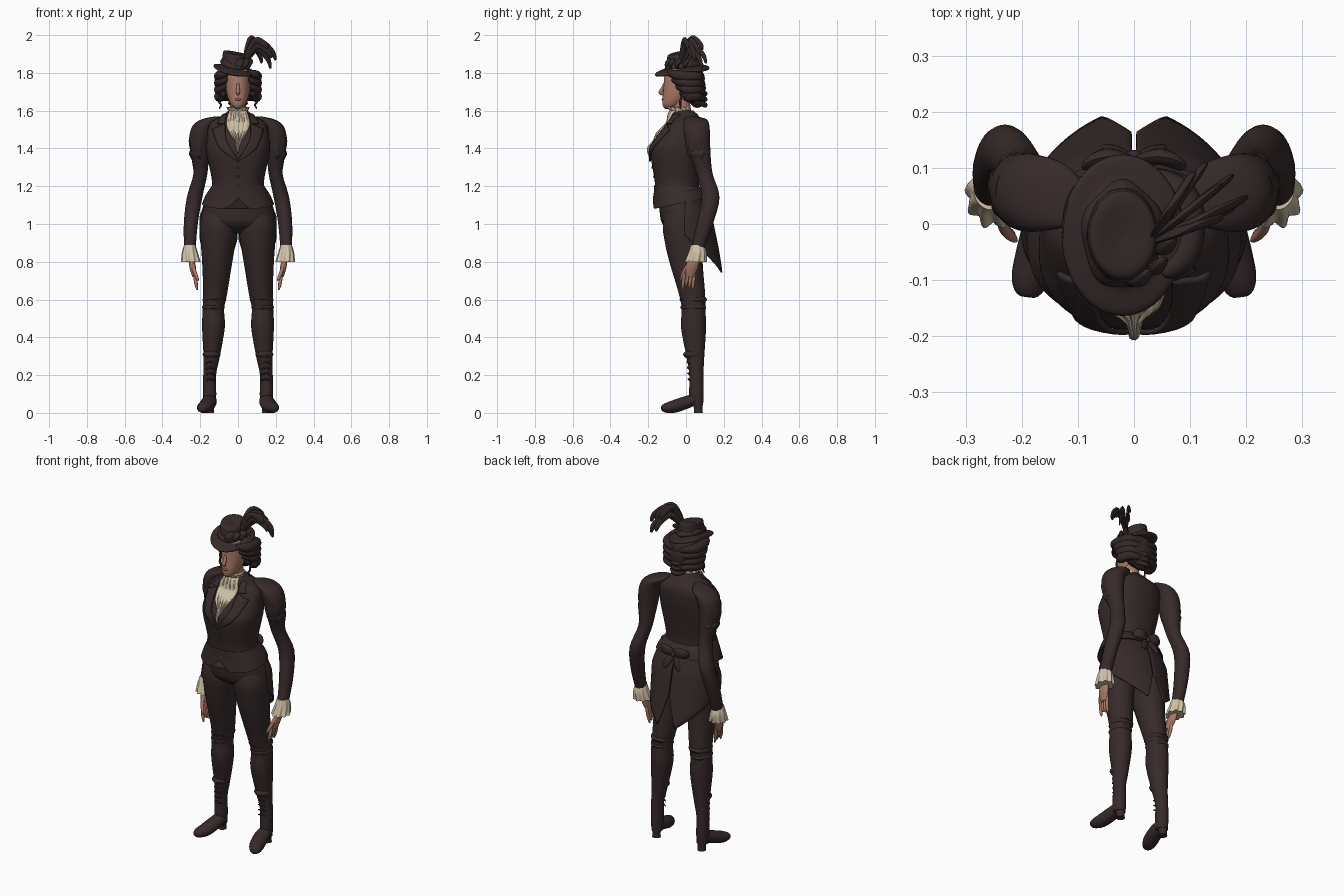
import bpy, bmesh, math
from math import sin, cos, pi
from mathutils import Vector

if "Cube" in bpy.data.objects:
    bpy.data.objects.remove(bpy.data.objects["Cube"])


def material(name, red, green, blue):
    m = bpy.data.materials.new(name)
    m.use_nodes = True
    m.diffuse_color = (red, green, blue, 1)
    m.node_tree.nodes["Principled BSDF"].inputs["Base Color"].default_value = m.diffuse_color
    return m


CLOTH = material("dark brown cloth", .038, .023, .023)
HAIR = material("dark hair", .034, .021, .02)
SKIN = material("skin", .4, .19, .135)
LIPS = material("lips", .34, .13, .1)
CREAM = material("cream lace", .64, .54, .39)
ALONG_Y, ALONG_Z = Vector((0, 1, 0)), Vector((0, 0, 1))
made = []


def spline(points, steps):
    """Catmull-Rom curve through tuples of any length."""
    out = []
    last = len(points) - 1
    for i in range(last):
        around = points[max(i - 1, 0)], points[i], points[i + 1], points[min(i + 2, last)]
        for j in range(steps):
            t = j / steps
            out.append([b + t / 2 * (c - a + t * (2*a - 5*b + 4*c - d + t * (3*(b - c) + d - a)))
                        for a, b, c, d in zip(*around)])
    return out + [list(points[-1])]


def build(name, rows, mat, closed=True, thickness=0):
    """Skin a list of point rows; closed rows become capped rings."""
    bm = bmesh.new()
    grid = [[bm.verts.new(point) for point in row] for row in rows]
    count = len(rows[0])
    for lower, upper in zip(grid, grid[1:]):
        for i in range(count if closed else count - 1):
            j = (i + 1) % count
            bm.faces.new((lower[i], lower[j], upper[j], upper[i]))
    if closed:
        bm.faces.new(grid[0])
        bm.faces.new(grid[-1])
    bmesh.ops.recalc_face_normals(bm, faces=bm.faces)
    mesh = bpy.data.meshes.new(name)
    bm.to_mesh(mesh)
    bm.free()
    mesh.materials.append(mat)
    ob = bpy.data.objects.new(name, mesh)
    bpy.context.collection.objects.link(ob)
    if thickness:
        solid = ob.modifiers.new("thickness", "SOLIDIFY")
        solid.thickness, solid.offset = thickness, 0
    made.append(ob)


def loft(name, sections, mat, side=1, sides=36, power=2, steps=4, ripple=0, waves=9, warp=None):
    """Stack of horizontal rings (x, y, z, half width, half depth)."""
    rings = spline(sections, steps)
    rows = []
    for step, (x, y, z, wide, deep) in enumerate(rings):
        row = []
        for i in range(sides):
            angle = 2 * pi * i / sides
            c, d = cos(angle), sin(angle)
            grow = 1 + ripple * step / len(rings) * sin(waves * angle)
            point = Vector((side * (x + grow * wide * math.copysign(abs(c) ** (2 / power), c)),
                            y + grow * deep * math.copysign(abs(d) ** (2 / power), d), z))
            row.append(warp(point) if warp else point)
        rows.append(row)
    build(name, rows, mat)


def sweep(name, points, radius, mat, side=1, flat=1, ref=ALONG_Z, sides=12, steps=5):
    """Tube along a path, narrowing towards both ends."""
    path = [Vector(p) for p in spline(points, steps)]
    last = len(path) - 1
    rows = []
    for i, centre in enumerate(path):
        tangent = path[min(i + 1, last)] - path[max(i - 1, 0)]
        across = tangent.cross(ref).normalized()
        over = across.cross(tangent).normalized() * flat
        width = radius * math.sqrt(sin(pi * (.03 + .94 * i / last)))
        ring = [centre + width * (across * cos(2*pi*j / sides) + over * sin(2*pi*j / sides))
                for j in range(sides)]
        rows.append([(side * v.x, v.y, v.z) for v in ring])
    build(name, rows, mat)


def ball(name, centre, size, mat):
    x, y, z = centre
    wide, deep, high = size
    angles = [pi * (i + .2) / 12.4 for i in range(13)]
    loft(name, [(x, y, z - high * cos(a), wide * sin(a), deep * sin(a)) for a in angles], mat, steps=1)


def body(rows):
    """Rows of height, front, back and half width."""
    return [(0, (front + back) / 2, z, wide, (back - front) / 2) for z, front, back, wide in rows]


def limb(rows, ratio=1.15):
    return [(x, y, z, r, r * ratio) for x, y, z, r in rows]


def band(name, x, y, z, radius, height, mat, side, ripple):
    """Soft ring of folded cloth round a limb."""
    loft(name, limb([(x, y, z + height, radius * .75), (x, y, z, radius), (x, y, z - height, radius * .75)]),
         mat, side, ripple=ripple, waves=7)


# Jacket bodice
TORSO = body([(1.15, -.17, .08, .16), (1.22, -.165, .07, .137), (1.38, -.188, .09, .168), (1.45, -.16, .1, .165),
              (1.53, -.1, .1, .15), (1.57, -.08, .07, .09), (1.6, -.07, .04, .05)])
TORSO_RINGS = spline(TORSO, 20)
BULGE = 2.3
loft("jacket_bodice", TORSO, CLOTH, sides=48, power=BULGE)


def chest(x, z, gap):
    """Point lying just in front of the bodice."""
    ring = min(TORSO_RINGS, key=lambda r: abs(r[2] - z))
    share = min(abs(x) / ring[3], .97)
    return x, ring[1] - ring[4] * (1 - share ** BULGE) ** (1 / BULGE) - gap, z


def hem(v):
    """Notch the front hem and raise it towards the back."""
    notch = .05 * max(0, 1 - abs(v.x) / .06) if v.y < 0 else 0
    v.z += max(0, 1.2 - v.z) * 10 * (notch + (v.y + .17) / 6)
    return v


loft("peplum", body([(1.2, -.17, .07, .14), (1.14, -.17, .1, .17), (1.08, -.175, .11, .19)]),
     CLOTH, sides=64, power=BULGE, warp=hem)
for i in range(3):
    ball("front_button", chest(0, 1.2 + i / 20, 0), (.007, .005, .007), CLOTH)
loft("hips", body([(1.15, -.15, .08, .15), (1.07, -.14, .11, .188), (1.0, -.125, .11, .19), (.95, -.06, .06, .12)]),
     CLOTH)

# Neck, collar and lace jabot
loft("neck", limb([(0, -.02, 1.54, .05), (0, -.03, 1.67, .04)]), SKIN)
loft("lace_collar", limb([(0, -.03, 1.55, .055), (0, -.03, 1.59, .05), (0, -.04, 1.62, .058)], 1),
     CREAM, sides=72, ripple=.1, waves=14)
rows = []
for i in range(25):
    v = i / 24
    width = .045 * (1 - v) + .03 * sin(pi * min(1, v * 1.4))
    rows.append([chest(width * u / 14, 1.6 - .23 * v, .01 + .004 * cos(u * 1.1 + 3 * v) + .005 * sin(v * 16))
                 for u in range(-14, 15)])
build("lace_jabot", rows, CREAM, False, .004)

# Notched lapels following the chest
LAPELS = {"lapel": ([(.068, 1.53), (.06, 1.44), (0, 1.34)], [(.135, 1.5), (.095, 1.4), (0, 1.33)]),
          "coat_collar": ([(.06, 1.58), (.07, 1.53)], [(.08, 1.58), (.11, 1.53)])}
for side in (1, -1):
    for name, (inner, outer) in LAPELS.items():
        strip = []
        for a, b in zip(spline(inner, 8), spline(outer, 8)):
            edge, reach = Vector(a), Vector(b) - Vector(a)
            points = [edge + reach * t / 6 for t in range(7)]
            strip.append([chest(side * p.x, p.y, .006) for p in points])
        build(name, strip, CLOTH, False, .009)

for side in (1, -1):
    # Sleeves with puffed shoulders and lace cuffs
    loft("sleeve", limb([(.1, .03, 1.57, .02), (.14, .05, 1.555, .05), (.18, .055, 1.52, .06), (.2, .06, 1.45, .058),
                         (.2, .08, 1.34, .045), (.2, .1, 1.26, .037), (.23, .13, 1.14, .041), (.25, .1, 1, .037),
                         (.255, .06, .86, .03)]), CLOTH, side)
    band("sleeve_puff", .205, .06, 1.44, .055, .07, CLOTH, side, .08)
    band("sleeve_flare", .207, .07, 1.375, .05, .03, CLOTH, side, .15)
    loft("lace_cuff", limb([(.255, .06, .89, .03), (.255, .06, .85, .04), (.25, .05, .8, .047)]),
         CREAM, side, sides=72, ripple=.14)
    # Hands
    loft("palm", limb([(.25, .05, .84, .015), (.24, .03, .77, .017), (.23, .02, .72, .011)], 2), SKIN, side)
    for i in range(4):
        y = .05 - .018 * i
        sweep("finger", [(.23, y, .76), (.225, y - .01, .7), (.215, y - .015, .65 + i % 3 / 100)],
              .009, SKIN, side, ref=ALONG_Y)
    sweep("thumb", [(.24, .02, .8), (.23, -.01, .75), (.21, -.03, .7)], .01, SKIN, side, ref=ALONG_Y)
    # Breeches and boots
    loft("leg", limb([(.095, -.01, 1.09, .08), (.1, -.013, 1, .1), (.105, -.01, .9, .092), (.11, 0, .8, .08),
                      (.12, .03, .64, .064), (.13, .04, .55, .057), (.13, .04, .45, .06), (.14, .05, .29, .042),
                      (.15, .055, .2, .034), (.15, .055, .1, .035), (.15, .055, .04, .032)], 1.1), CLOTH, side)
    for x, z, r in ((.125, .6, .063), (.13, .56, .06), (.14, .31, .047)):
        band("leg_fold", x, .04, z, r, .02, CLOTH, side, .05)
    sweep("boot_foot", [(.15, .09, .06), (.15, .05, .07), (.155, 0, .055), (.17, -.06, .035), (.185, -.1, .027),
                        (.19, -.13, .025)], .043, CLOTH, side, flat=.8, sides=20)
    loft("boot_heel", limb([(.15, .065, 0, .024), (.15, .065, .02, .022), (.15, .06, .06, .03)], 1), CLOTH, side)
    for i in range(5):
        z = .17 + .03 * i
        sweep("boot_lace", [(.12, .02, z), (.15, .013 - i / 500, z + .01), (.17, .02, z)], .005, CLOTH, side)
    # Coat tails, longest near the middle of the back
    rows = []
    for i in range(31):
        angle = .02 + 1.6 * i / 30
        length = .25 + .68 * angle if angle < .28 else .48 - .15 * angle
        row = []
        for j in range(17):
            drop = length * j / 16
            wide = .15 + .05 * min(1, 7 * drop)
            deep = .08 + .05 * min(1, 8 * drop) + .21 * max(0, drop - .12)
            row.append((side * wide * sin(angle), deep * cos(angle), 1.18 - drop))
        rows.append(row)
    build("coat_tail", rows, CLOTH, False, .008)
    # Back bow
    sweep("bow_loop", [(0, .11, 1.15), (.05, .12, 1.17), (.09, .1, 1.16)], .03, CLOTH, side, .5, ALONG_Y)
    sweep("bow_end", [(0, .11, 1.15), (.03, .13, 1.11), (.05, .14, 1.07)], .02, CLOTH, side, .3, ALONG_Y)
    # Hair rolls around the face
    for i in range(4):
        z, back = 1.8 - .035 * i, .02 * i
        sweep("hair_roll", [(.05 + .005 * i, back - .09, z), (.09, back - .055, z - .01), (.098, .01, z - .02),
                            (.08, .06, z - .02), (.02, .09, z - .03)], .029, HAIR, side)
    sweep("loose_curl", [(.095, -.02, 1.7), (.1, -.03, 1.65), (.09, -.03, 1.63), (.1, -.03, 1.61)],
          .006, HAIR, side, ref=ALONG_Y)
ball("bow_knot", (0, .12, 1.15), (.014, .012, .016), CLOTH)

# Head and hair
loft("head", body([(1.61, -.11, -.07, .01), (1.635, -.125, -.02, .04), (1.71, -.12, .05, .063),
                   (1.8, -.11, .06, .06), (1.84, -.07, .03, .03)]), SKIN)
sweep("nose", [(0, -.112, 1.75), (0, -.125, 1.715), (0, -.136, 1.695), (0, -.118, 1.685)], .01, SKIN, ref=ALONG_Y)
ball("lips", (0, -.123, 1.66), (.017, .006, .006), LIPS)
ball("hair_crown", (0, .01, 1.77), (.1, .09, .07), HAIR)
ball("hair_back", (0, .04, 1.72), (.09, .065, .085), HAIR)
ball("hair_bun", (0, .06, 1.67), (.055, .045, .055), HAIR)
for i in range(3):
    z = 1.64 + .03 * i
    sweep("bun_strand", [(-.05, .07, z), (0, .1, z - .01), (.05, .07, z)], .014, HAIR)


def tilt(v):
    """Tip the hat forward and to one side, with the brim cocked."""
    x, y = v.x + .02, v.y + .02
    v.z += x * x - x / 6 + y / 8
    return v


# Hat as (share of brim size, height) rings
BRIM, LONG = .106, 1.32
PROFILE = [(.3, 1.815), (.94, 1.8), (1, 1.815), (.7, 1.825), (.62, 1.84), (.58, 1.88), (.5, 1.905), (.05, 1.9)]
loft("hat", limb([(-.02, -.02, z, BRIM * share) for share, z in PROFILE], LONG), CLOTH, sides=48, warp=tilt)
loft("hat_band", limb([(-.02, -.02, z, r) for z, r in ((1.82, .06), (1.84, .073), (1.87, .055))], LONG),
     CLOTH, sides=48, ripple=.1, waves=5, warp=tilt)
for i in range(4):
    angle = .5 * i - 1.3
    x, y = .065 * cos(angle) - .02, .085 * sin(angle) - .02
    sweep("hat_leaf", [(x, y, 1.82), (x + .01, y, 1.85), (x + .03, y + .02, 1.87)], .02, CLOTH, flat=.5, ref=ALONG_Y)

# Plumes arching back and to the left
for i in range(8):
    reach, swing = .13 + .01 * i, .035 * (i % 3 - 1)
    peak = 1.981 - .03 * (i % 2) - .005 * abs(i - 2)
    tip = peak - .04 - .009 * i
    arc = [(0, 1.83), (.2, 1.83 + (peak - 1.83) * .6), (.5, peak), (.85, (peak + tip) / 2), (.95, tip)]
    sweep("plume", [(.03 + (.75 * reach - swing) * t, (.6 * reach + swing) * t - .03, z) for t, z in arc],
          .018, CLOTH, flat=.45, ref=Vector((-.64, .77, 0)))

# Smooth shading that keeps edges
bpy.ops.object.select_all(action="DESELECT")
for ob in made:
    ob.select_set(True)
bpy.context.view_layer.objects.active = made[0]
bpy.ops.object.shade_smooth_by_angle(angle=pi / 4)
